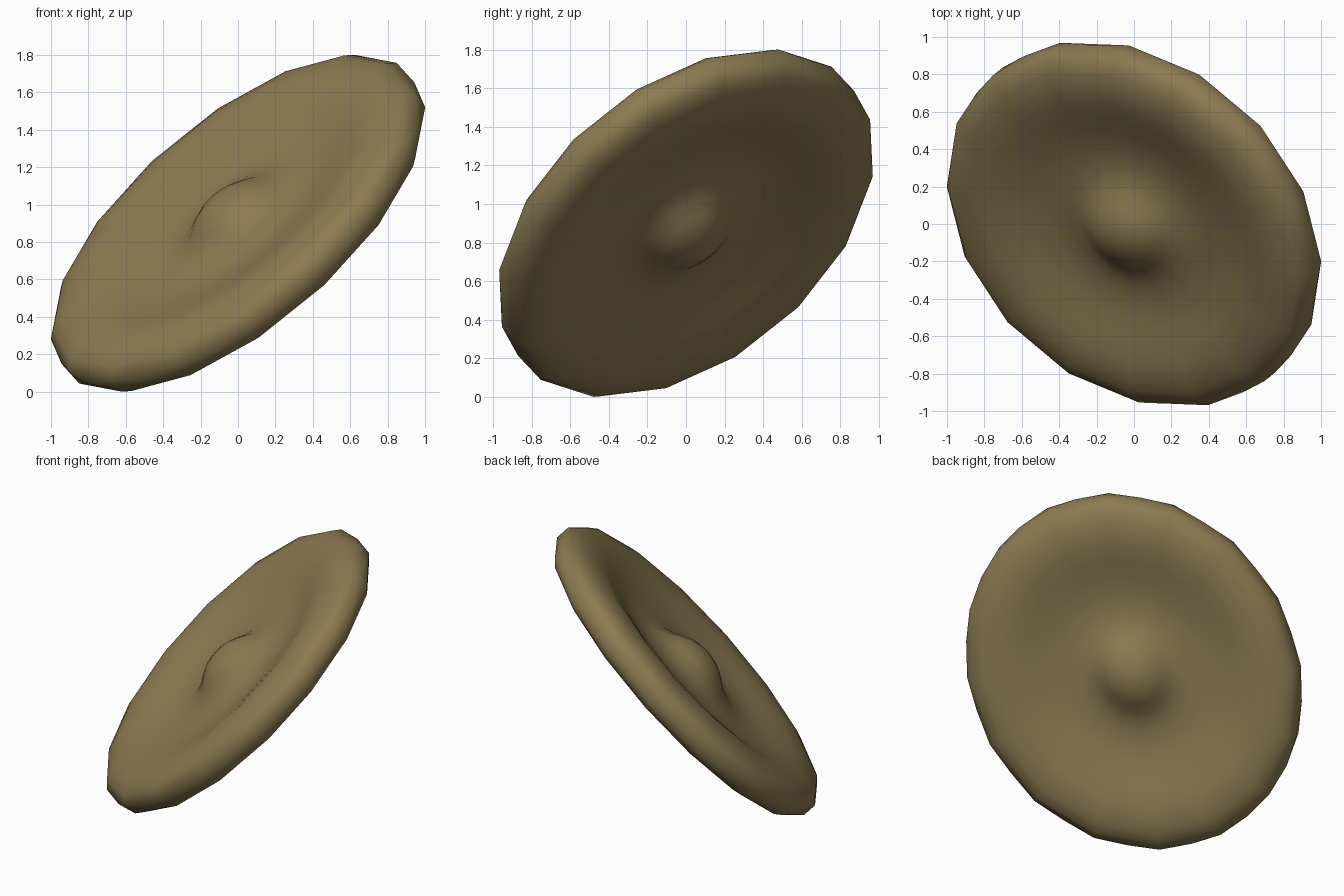
import bpy, bmesh, math
from mathutils import Matrix, Vector

if "Cube" in bpy.data.objects:
    bpy.data.objects.remove(bpy.data.objects["Cube"])

SIDES = 16
LONG, SHORT = 1.212, 1.073          # half-axes of the slightly oval disc

# Half profile from rim to centre: (fraction of radius, height above mid-plane)
profile = [(1.0, .05), (.96, .095), (.9, .12), (.82, .13), (.74, .12), (.65, .095),
           (.55, .063), (.45, .043), (.36, .04), (.28, .055), (.22, .085),
           (.165, .13), (.12, .16), (.06, .182)]
DOME = .19

# Tilted frame of the disc
n = Vector((-.566, -.455, .687)).normalized()
e1 = Vector((.7235, .125, .679))
e1 = (e1 - n * e1.dot(n)).normalized()
e2 = n.cross(e1)
frame = Matrix((e1, e2, n)).transposed().to_4x4()

bm = bmesh.new()


def point(r, h, step):
    a = 2 * math.pi * step / SIDES
    return bm.verts.new((LONG * r * math.cos(a), SHORT * r * math.sin(a), h))


def ring(r, h):
    return [point(r, h, i) for i in range(SIDES)]


def bridge(a, b):
    for i in range(SIDES):
        j = (i + 1) % SIDES
        bm.faces.new((a[i], b[i], b[j], a[j]))


# Dished faces with a low dome in the middle, one per side
rims = []
for s in (1, -1):
    rings = [ring(r, s * h) for r, h in profile]
    for a, b in zip(rings, rings[1:]):
        bridge(a, b)
    tip = bm.verts.new((0, 0, s * DOME))
    for i in range(SIDES):
        bm.faces.new((tip, rings[-1][i], rings[-1][(i + 1) % SIDES]))
    rims.append(rings[0])

# Faceted rim: each side is raised to a point halfway along
up, down = rims
for i in range(SIDES):
    j = (i + 1) % SIDES
    mid = point(1.0, 0, i + .5)
    quad = (up[i], up[j], down[j], down[i])
    for k in range(4):
        bm.faces.new((mid, quad[k], quad[(k + 1) % 4]))

bmesh.ops.recalc_face_normals(bm, faces=bm.faces)
for f in bm.faces:
    f.smooth = True

# Tilt the disc and stand it on the ground
bm.transform(frame)
low = min(v.co.z for v in bm.verts)
bmesh.ops.translate(bm, verts=bm.verts, vec=(0, 0, -low))

mesh = bpy.data.meshes.new("dished_disc")
bm.to_mesh(mesh)
bm.free()
disc = bpy.data.objects.new("dished_disc", mesh)
bpy.context.collection.objects.link(disc)

# Tan colour
mat = bpy.data.materials.new("tan")
mat.diffuse_color = (.26, .195, .083, 1)
mat.use_nodes = True
mat.node_tree.nodes["Principled BSDF"].inputs["Base Color"].default_value = mat.diffuse_color
mesh.materials.append(mat)
